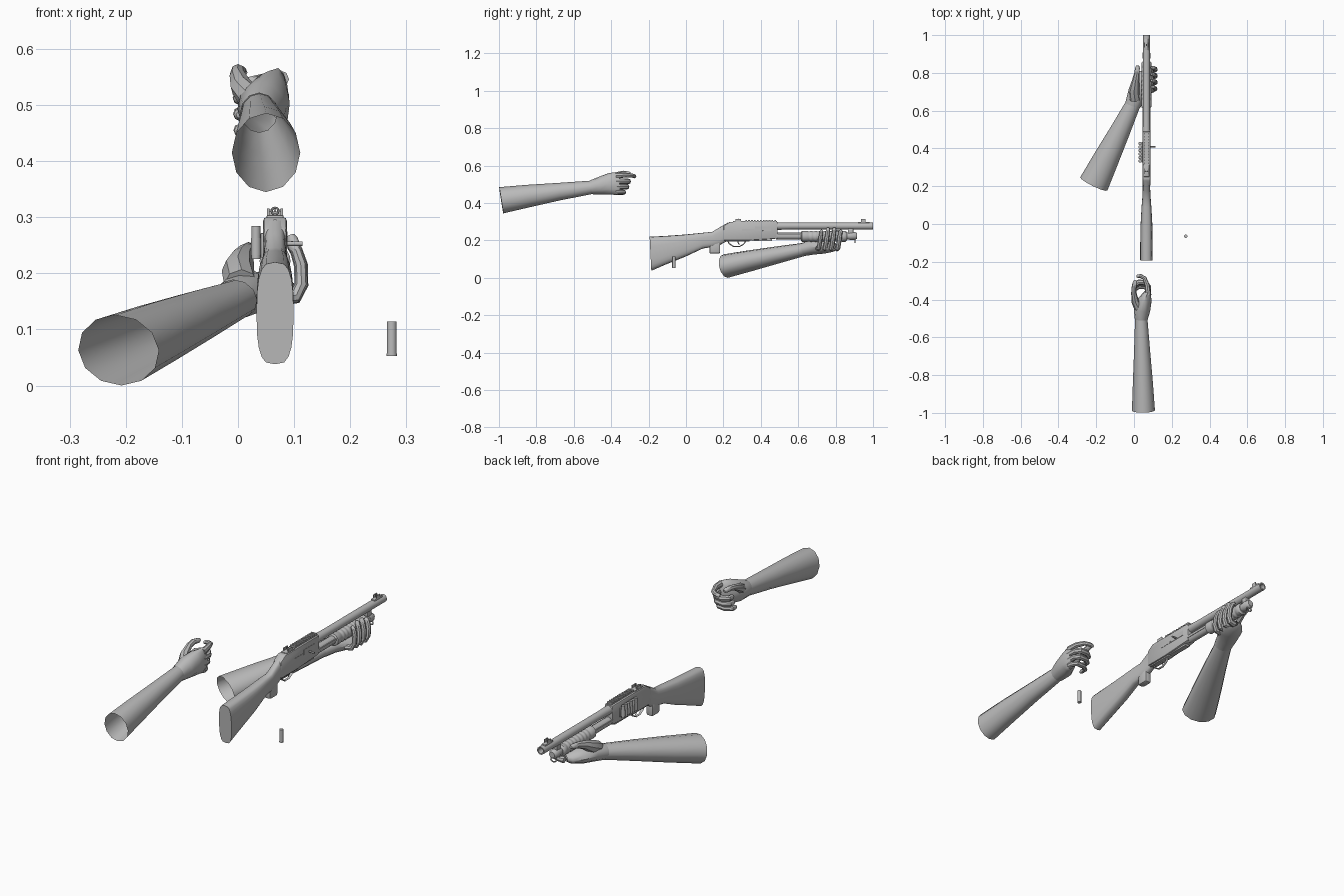
import bpy, bmesh, math
from mathutils import Vector, Matrix

if "Cube" in bpy.data.objects:
    bpy.data.objects.remove(bpy.data.objects["Cube"])

GREY = (0.5, 0.5, 0.5, 1)
mat = bpy.data.materials.new("plain grey")
mat.use_nodes = True
mat.diffuse_color = GREY
mat.node_tree.nodes["Principled BSDF"].inputs["Base Color"].default_value = GREY
GX = 0.066          # centre plane of the gun
parts = []


def finish(name, bm):
    bmesh.ops.recalc_face_normals(bm, faces=bm.faces)
    me = bpy.data.meshes.new(name)
    bm.to_mesh(me)
    bm.free()
    ob = bpy.data.objects.new(name, me)
    bpy.context.scene.collection.objects.link(ob)
    me.materials.append(mat)
    parts.append(ob)
    return ob


def skin(name, rings, cap_start, cap_end):
    """Join equal rings of points into a skin."""
    bm = bmesh.new()
    rows = [[bm.verts.new(p) for p in ring] for ring in rings]
    n = len(rows[0])
    for a, b in zip(rows, rows[1:]):
        for i in range(n):
            j = (i + 1) % n
            bm.faces.new((a[i], a[j], b[j], b[i]))
    if cap_start:
        bm.faces.new(rows[0])
    if cap_end:
        bm.faces.new(rows[-1])
    return finish(name, bm)


def limb(name, path, sides=8, up=(0, 0, 1), cap=True, tip=True):
    """Sweep ellipses along a path of (x, y, z, side radius, up radius)."""
    pts = [Vector(p[:3]) for p in path]
    radii = [(p[3], p[-1]) for p in path]
    if tip:                         # rounded end
        d = (pts[-1] - pts[-2]).normalized()
        a, b = radii[-1]
        pts.append(pts[-1] + d * min(a, b) * 0.7)
        radii.append((a * 0.6, b * 0.6))
    rings = []
    for k, (p, (a, b)) in enumerate(zip(pts, radii)):
        t = (pts[min(k + 1, len(pts) - 1)] - pts[max(k - 1, 0)]).normalized()
        s = t.cross(Vector(up)).normalized()
        u = s.cross(t)
        angles = [math.tau * i / sides for i in range(sides)]
        rings.append([p + s * a * math.cos(w) + u * b * math.sin(w) for w in angles])
    return skin(name, rings, cap, cap)


def tube(name, profile, z, x=GX, sides=20, wide=1.0):
    """Turned part along y from (y, radius) pairs."""
    angles = [math.tau * i / sides for i in range(sides)]
    rings = [[(x + wide * r * math.cos(w), y, z + r * math.sin(w)) for w in angles]
             for y, r in profile]
    return skin(name, rings, True, True)


def box(name, x, y, z, bevel=0.0):
    """Box from (min, max) ranges."""
    bm = bmesh.new()
    bmesh.ops.create_cube(bm, size=1)
    for v in bm.verts:
        v.co = [sum(r) / 2 + c * (r[1] - r[0]) for c, r in zip(v.co, (x, y, z))]
    if bevel:
        bmesh.ops.bevel(bm, geom=bm.edges[:], offset=bevel, segments=2,
                        profile=0.5, affect='EDGES')
    return finish(name, bm)


def mid(w, shift=0):
    return (GX + shift - w, GX + shift + w)


def rod(name, centre, radius, length, axis='Z', sides=12):
    bm = bmesh.new()
    turn = Matrix.Rotation(math.pi / 2, 4, 'Y') if axis == 'X' else Matrix()
    bmesh.ops.create_cone(bm, cap_ends=True, segments=sides, radius1=radius, radius2=radius,
                          depth=length, matrix=Matrix.Translation(centre) @ turn)
    return finish(name, bm)


# Stock: rounded sections along y (y, low z, high z, half width)
stock = []
for y, lo, hi, w in [(-0.19, 0.038, 0.22, 0.033), (-0.1, 0.075, 0.225, 0.033),
                     (0, 0.115, 0.232, 0.031), (0.09, 0.157, 0.241, 0.026),
                     (0.14, 0.165, 0.246, 0.022), (0.18, 0.175, 0.27, 0.02),
                     (0.225, 0.2, 0.296, 0.02)]:
    ring = []
    for i in range(20):
        c, s = math.cos(math.tau * i / 20), math.sin(math.tau * i / 20)
        px = GX + w * math.copysign(abs(c) ** 0.6, c)
        pz = (lo + hi) / 2 + (hi - lo) / 2 * math.copysign(abs(s) ** 0.75, s)
        ring.append((px, y - 0.05 * (pz - 0.13) * (y < -0.15), pz))
    stock.append(ring)
skin("stock", stock, True, True)
box("grip_nub", mid(0.017), (0.125, 0.183), (0.13, 0.2), 0.008)

# Receiver: side profile extruded across x
bm = bmesh.new()
outline = [(0.2, 0.2), (0.2, 0.278), (0.235, 0.3), (0.49, 0.3), (0.49, 0.21), (0.33, 0.2)]
face = bm.faces.new([bm.verts.new((GX - 0.021, y, z)) for y, z in outline])
moved = bmesh.ops.extrude_face_region(bm, geom=[face])["geom"]
bmesh.ops.translate(bm, vec=(0.042, 0, 0),
                    verts=[g for g in moved if isinstance(g, bmesh.types.BMVert)])
bmesh.ops.bevel(bm, geom=bm.edges[:], offset=0.006, segments=2, profile=0.5, affect='EDGES')
finish("receiver", bm)
box("ejection_port", mid(0.001, 0.0215), (0.37, 0.455), (0.25, 0.275))
box("bolt_slot", mid(0.001, 0.0215), (0.3, 0.365), (0.25, 0.26))
box("loading_gate", mid(0.012), (0.35, 0.46), (0.198, 0.21))
rod("charging_handle", (0.098, 0.41, 0.253), 0.004, 0.034, 'X')

# Trigger group
limb("trigger_guard", [(GX, y, z, 0.003, 0.006) for y, z in
     [(0.22, 0.205), (0.232, 0.182), (0.255, 0.167), (0.285, 0.167), (0.308, 0.18), (0.325, 0.205)]],
     up=(1, 0, 0), tip=False)
limb("trigger", [(GX, 0.275, 0.205, 0.004), (GX, 0.278, 0.19, 0.003), (GX, 0.285, 0.177, 0.002)],
     up=(1, 0, 0))
box("trigger_plate", mid(0.014), (0.205, 0.34), (0.194, 0.206), 0.003)

# Rail and sights
box("rail_base", mid(0.012), (0.315, 0.487), (0.296, 0.303))
for i in range(11):
    box("rail_tooth", mid(0.014), (0.317 + i * 0.0156, 0.326 + i * 0.0156), (0.302, 0.31))
box("rear_sight_base", mid(0.015), (0.25, 0.315), (0.292, 0.304), 0.002)
for side in (-1, 1):
    box("rear_sight_ear", mid(0.002, side * 0.012), (0.265, 0.295), (0.3, 0.316))
    box("front_sight_ear", mid(0.0015, side * 0.008), (0.935, 0.96), (0.298, 0.314))
limb("rear_sight_ring", [(GX + 0.006 * math.cos(a), 0.28, 0.311 + 0.006 * math.sin(a), 0.002)
     for a in [math.tau * i / 12 for i in range(13)]], sides=6, up=(0, 1, 0), tip=False)
box("front_sight_base", mid(0.01), (0.92, 0.98), (0.288, 0.3), 0.002)
box("front_sight_post", mid(0.0015), (0.943, 0.953), (0.298, 0.316))

# Barrel, magazine and forend
tube("barrel", [(0.48, 0.0205), (0.56, 0.0185), (1, 0.0185), (1, 0.013), (0.95, 0.013)], 0.277)
tube("magazine_tube", [(0.48, 0.019), (0.875, 0.019), (0.875, 0.021), (0.905, 0.021),
                       (0.915, 0.014)], 0.224)
ridges = [(0.615, 0.022), (0.62, 0.029)]
for i in range(8):
    y = 0.65 + i * 0.024
    ridges += [(y, 0.029), (y + 0.004, 0.027), (y + 0.012, 0.027), (y + 0.016, 0.029)]
tube("forend", ridges + [(0.852, 0.029), (0.86, 0.022)], 0.222, wide=0.95)
box("barrel_clamp", mid(0.012), (0.865, 0.895), (0.225, 0.277), 0.004)
for side in (-1, 1):
    box("action_bar", mid(0.002, side * 0.019), (0.48, 0.63), (0.222, 0.234))
limb("sling_loop", [(GX + 0.014 * math.cos(a), 0.903, 0.197 + 0.009 * math.sin(a), 0.003)
     for a in [math.tau * i / 12 for i in range(13)]], sides=6, up=(0, 1, 0), tip=False)

# Side carrier with spare shells, and one loose shell
box("shell_carrier", (0.04, 0.047), (0.325, 0.435), (0.228, 0.272), 0.002)
for i in range(6):
    y = 0.334 + i * 0.0185
    rod("spare_shell", (0.032, y, 0.255), 0.0082, 0.058)
    rod("shell_holder", (0.032, y, 0.248), 0.0092, 0.03)
rod("loose_shell", (0.274, -0.065, 0.084), 0.0088, 0.06, sides=16)
rod("loose_shell_rim", (0.274, -0.065, 0.055), 0.0095, 0.004, sides=16)

# Trigger arm: open sleeve, fist and curled fingers
limb("right_forearm", [(0.05, -0.988, 0.415, 0.061, 0.071), (0.047, -0.84, 0.438, 0.053, 0.06),
     (0.043, -0.68, 0.461, 0.043, 0.047), (0.038, -0.49, 0.486, 0.032, 0.035)],
     sides=12, cap=False, tip=False)
limb("right_palm", [(0.038, -0.505, 0.484, 0.034, 0.038), (0.042, -0.455, 0.493, 0.044, 0.049),
     (0.057, -0.405, 0.503, 0.037, 0.058), (0.072, -0.365, 0.504, 0.02, 0.062)], sides=12, cap=False)
limb("right_thumb", [(0.03, -0.455, 0.505, 0.026), (0.006, -0.41, 0.532, 0.02),
     (-0.001, -0.365, 0.553, 0.014), (0, -0.335, 0.56, 0.013), (0.006, -0.305, 0.558, 0.011)])
limb("right_index", [(0.075, -0.375, 0.546, 0.016), (0.07, -0.325, 0.55, 0.013),
     (0.056, -0.287, 0.547, 0.011), (0.034, -0.275, 0.543, 0.0105), (0.02, -0.276, 0.541, 0.009)])
for k, name in enumerate(("right_middle", "right_ring", "right_little")):
    z, y, r = 0.517 - 0.029 * k, -0.008 * k - 0.008 * (k == 2), 0.0145 - 0.001 * k
    limb(name, [(0.076, -0.375, z, r + 0.001), (0.075, y - 0.33, z, r), (0.06, y - 0.31, z, r),
         (0.025, y - 0.308, z - 0.002, r), (0.002, y - 0.325, z - 0.004, r * 0.9),
         (0.003, y - 0.35, z - 0.005, r * 0.8)])

# Support arm: open sleeve, palm under the forend, fingers up the far side
limb("left_forearm", [(-0.213, 0.212, 0.063, 0.08, 0.064), (-0.145, 0.35, 0.093, 0.068, 0.056),
     (-0.075, 0.49, 0.123, 0.054, 0.046), (0, 0.645, 0.155, 0.039, 0.034)],
     sides=12, cap=False, tip=False)
limb("left_palm", [(-0.006, 0.63, 0.153, 0.042, 0.036), (0.014, 0.685, 0.165, 0.048, 0.04),
     (0.042, 0.74, 0.166, 0.056, 0.036), (0.07, 0.78, 0.165, 0.05, 0.027)], sides=12, cap=False)
limb("left_thumb", [(0.005, 0.66, 0.18, 0.03), (0, 0.71, 0.205, 0.029), (0.008, 0.755, 0.228, 0.02),
     (0.015, 0.795, 0.24, 0.0145), (0.019, 0.83, 0.244, 0.012)])
for k, name in enumerate(("left_little", "left_ring", "left_middle", "left_index")):
    y, top = 0.705 + 0.034 * k, 0.262 - 0.012 * (k in (0, 3))
    r = 0.0125 if k else 0.011
    limb(name, [(0.075, y, 0.157, r + 0.003), (0.102, y + 0.004, 0.16, r + 0.002),
         (0.113, y + 0.009, 0.18, r), (0.112, y + 0.014, 0.215, r),
         (0.104, y + 0.018, 0.24, r * 0.9), (0.096, y + 0.02, top, r * 0.8)], up=(0, 1, 0))

# Smooth shading with sharp edges kept
bpy.ops.object.select_all(action='DESELECT')
for ob in parts:
    ob.select_set(True)
bpy.context.view_layer.objects.active = parts[0]
bpy.ops.object.shade_smooth_by_angle(angle=math.radians(40))
